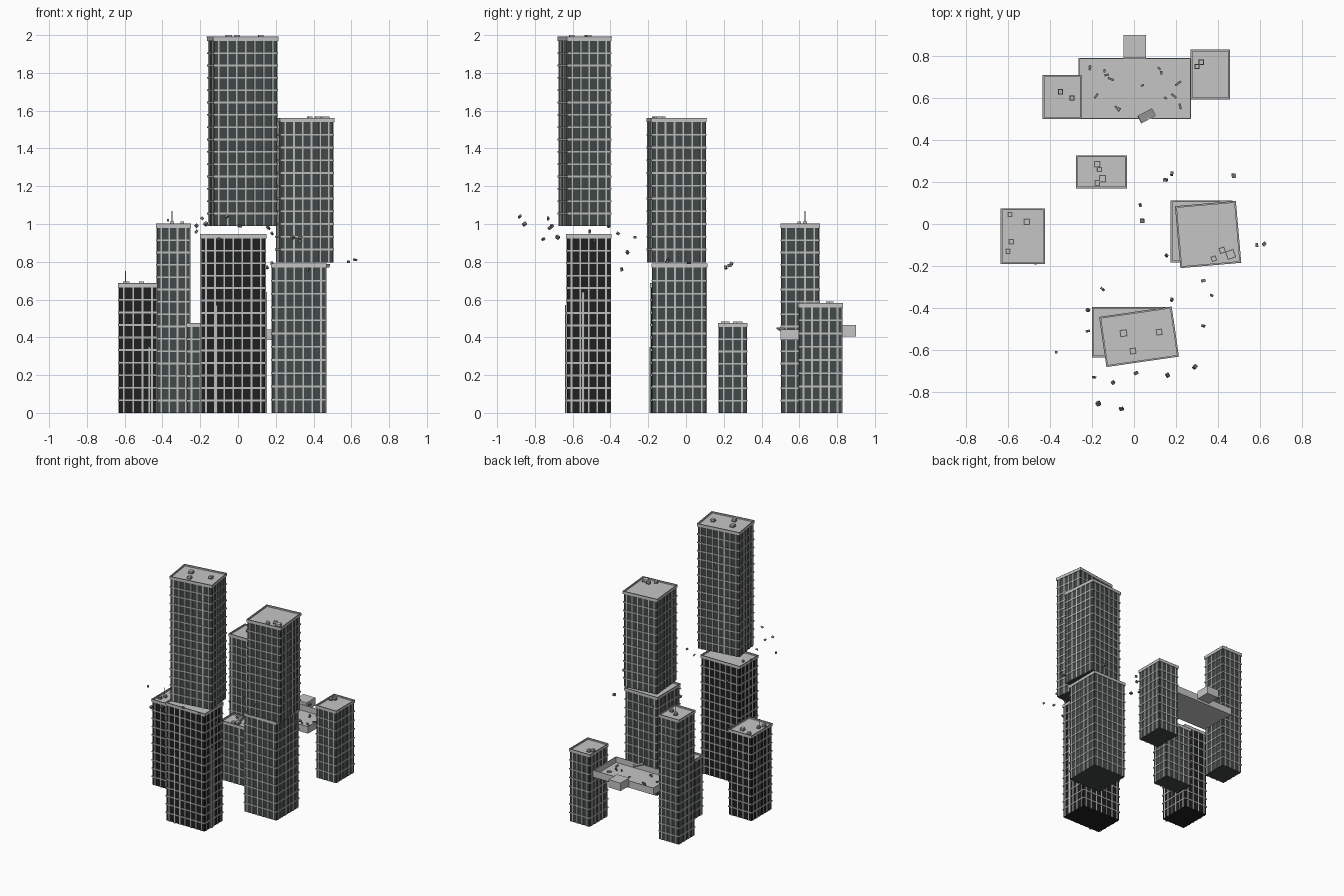
import bpy, bmesh, math, random
from mathutils import Matrix, Vector

random.seed(4)
cube = bpy.data.objects.get("Cube")
if cube:
    bpy.data.objects.remove(cube)


def material(name, r, g, b):
    m = bpy.data.materials.new(name)
    m.use_nodes = True
    m.diffuse_color = (r, g, b, 1)
    m.node_tree.nodes["Principled BSDF"].inputs["Base Color"].default_value = (r, g, b, 1)
    return m


SLATE = material("slate glass", .055, .065, .065)
BLACK = material("black glass", .014, .014, .014)
FRAME = material("pale concrete frame", .5, .52, .5)
ROOF = material("roof concrete", .56, .56, .56)
RIM = material("parapet grey", .3, .3, .3)
RUBBLE = material("rubble grey", .2, .2, .2)


def add_box(bm, centre, size, spin=None):
    m = Matrix.Translation(centre)
    if spin:
        m = m @ spin
    bmesh.ops.create_cube(bm, size=1, matrix=m @ Matrix.Diagonal((*size, 1)))


def make(name, boxes, mat, place=Matrix()):
    bm = bmesh.new()
    for b in boxes:
        add_box(bm, *b)
    mesh = bpy.data.meshes.new(name)
    bm.to_mesh(mesh)
    bm.free()
    mesh.materials.append(mat)
    ob = bpy.data.objects.new(name, mesh)
    ob.matrix_world = place
    bpy.context.collection.objects.link(ob)
    return ob


def ring(w, d, z, h, t):
    """Four thin walls just inside a w by d rectangle."""
    walls = [((s * (w - t) / 2, 0, z), (t, d, h)) for s in (-1, 1)]
    return walls + [((0, s * (d - t) / 2, z), (w - 2 * t, t, h)) for s in (-1, 1)]


def tower(name, x, y, w, d, z0, z1, glass, turn=0):
    place = Matrix.Translation((x, y, z0)) @ Matrix.Rotation(math.radians(turn), 4, "Z")
    h = z1 - z0
    body = h - .02
    w, d = w - .012, d - .012
    make(name + "_glass", [((0, 0, body / 2), (w, d, body))], glass, place)
    # floor bands and upright mullions
    floors = max(2, round(body / .067))
    frame = [((0, 0, body * i / floors), (w + .01, d + .01, .009)) for i in range(1, floors)]
    for length, other, swap in ((w, d, False), (d, w, True)):
        n = max(3, round(length / .046))
        for i in range(n):
            a = length * ((i + .5) / n - .5)
            for s in (-1, 1):
                c, size = (a, s * other / 2), (.009, .008)
                if swap:
                    c, size = c[::-1], size[::-1]
                frame.append(((*c, body / 2), (*size, body)))
    make(name + "_frame", frame, FRAME, place)
    # sunken roof with a parapet
    make(name + "_roof", [((0, 0, body + .004), (w, d, .012))], ROOF, place)
    make(name + "_cornice", ring(w + .012, d + .012, body + .009, .02, .008), ROOF, place)
    make(name + "_parapet_cap", ring(w + .013, d + .013, h, .003, .005), RIM, place)


def roof_units(name, z, spots, turn=0):
    spin = Matrix.Rotation(math.radians(turn), 4, "Z")
    make(name, [((x, y, z), (s, s, .03), spin) for x, y, s in spots], ROOF)
    make(name + "_bases", [((x, y, z - .006), (s + .005, s + .005, .016), spin)
                           for x, y, s in spots], RUBBLE)


# broken twin-section towers
tower("front_tower_lower", -.025, -.515, .35, .24, 0, .945, BLACK)
tower("front_tower_upper", .024, -.537, .348, .24, .99, 1.99, SLATE, 8.2)
tower("right_tower_lower", .322, -.035, .295, .295, 0, .79, SLATE)
tower("right_tower_upper", .353, -.05, .29, .295, .797, 1.56, SLATE, 5)

# intact towers
tower("left_tower", -.53, -.058, .21, .265, 0, .685, BLACK)
tower("middle_tower", -.155, .248, .24, .156, 0, .475, SLATE)
tower("back_right_tower", -.342, .605, .185, .21, 0, 1.0, SLATE)
tower("back_left_tower", .363, .712, .185, .237, 0, .58, SLATE)

# rooftop equipment
roof_units("front_tower_units", 1.985, [(-.05, -.52, .03), (.12, -.515, .026), (-.005, -.605, .026)], 8)
roof_units("right_tower_units", 1.555, [(.38, -.165, .022), (.42, -.125, .025), (.46, -.145, .038)], 20)
roof_units("left_tower_units", .68, [(-.59, .045, .02), (-.51, .01, .026), (-.585, -.085, .02), (-.6, -.13, .02)])
roof_units("middle_tower_units", .47, [(-.175, .285, .026), (-.165, .26, .02), (-.15, .215, .03), (-.175, .195, .022)])
roof_units("back_right_units", .998, [(-.35, .63, .02), (-.295, .6, .018)])
roof_units("back_left_units", .576, [(.3, .75, .02), (.32, .77, .02)])
make("antennas", [((-.595, -.085, .71), (.004, .004, .08)),
                  ((-.35, .63, 1.035), (.004, .004, .07))], RIM)

# drain pipes on the dark towers
make("drain_pipes", [((-.115, -.637, .285), (.014, .006, .57)), ((-.47, -.191, .175), (.014, .006, .35)),
                     ((.151, -.545, .32), (.006, .014, .64))], FRAME)

# sky bridge tray between the back towers
deck = Matrix.Translation((.003, .645, .387))
make("bridge_floor", [((0, 0, .005), (.535, .29, .01))], ROOF, deck)
make("bridge_walls", ring(.535, .29, .028, .055, .005), ROOF, deck)
make("bridge_balcony", [((.003, .845, .435), (.106, .11, .063))], ROOF)
make("bridge_slab", [((.06, .515, .437), (.08, .04, .008),
                      Matrix.Rotation(math.radians(28), 4, "Z") @ Matrix.Rotation(.3, 4, "Y"))], RIM)


def tumble():
    return Matrix.Rotation(random.uniform(0, 3), 4, Vector((random.random(), random.random(), 1)))


bits = []
for x, y in [(-.21, .75), (-.21, .74), (-.13, .71), (-.11, .69), (.12, .74), (.13, .72), (.04, .66), (.21, .67),
             (.19, .61), (.15, .6), (-.18, .61), (-.08, .55), (-.07, .55), (.22, .56), (-.14, .73)]:
    spin = Matrix.Rotation(random.uniform(0, 3), 4, "Z")
    bits.append(((x, y, .402), (random.uniform(.012, .035), .01, .01), spin))
make("bridge_rubble", bits, RUBBLE)

# floating chunks around the two breaks
chunks = [(-.06, -.88, 1.04), (-.17, -.855, 1), (-.1, -.755, .92), (-.19, -.73, 1.03), (.01, -.71, .99),
          (-.22, -.41, .99), (-.22, -.51, .96), (-.37, -.61, 1.02), (.16, -.72, .98), (.29, -.68, .93),
          (.33, -.485, .91), (.37, -.34, .76), (.33, -.27, .93), (.18, -.36, .95), (-.15, -.31, .85),
          (.155, -.15, .77), (.62, -.095, .81), (.585, -.1, .8), (.04, .015, .8), (.03, .09, .78),
          (.15, .21, .77), (.18, .24, .79), (.475, .23, .78)]
make("floating_chunks", [(c, [random.uniform(.01, .02) for _ in "xyz"], tumble()) for c in chunks], RUBBLE)
